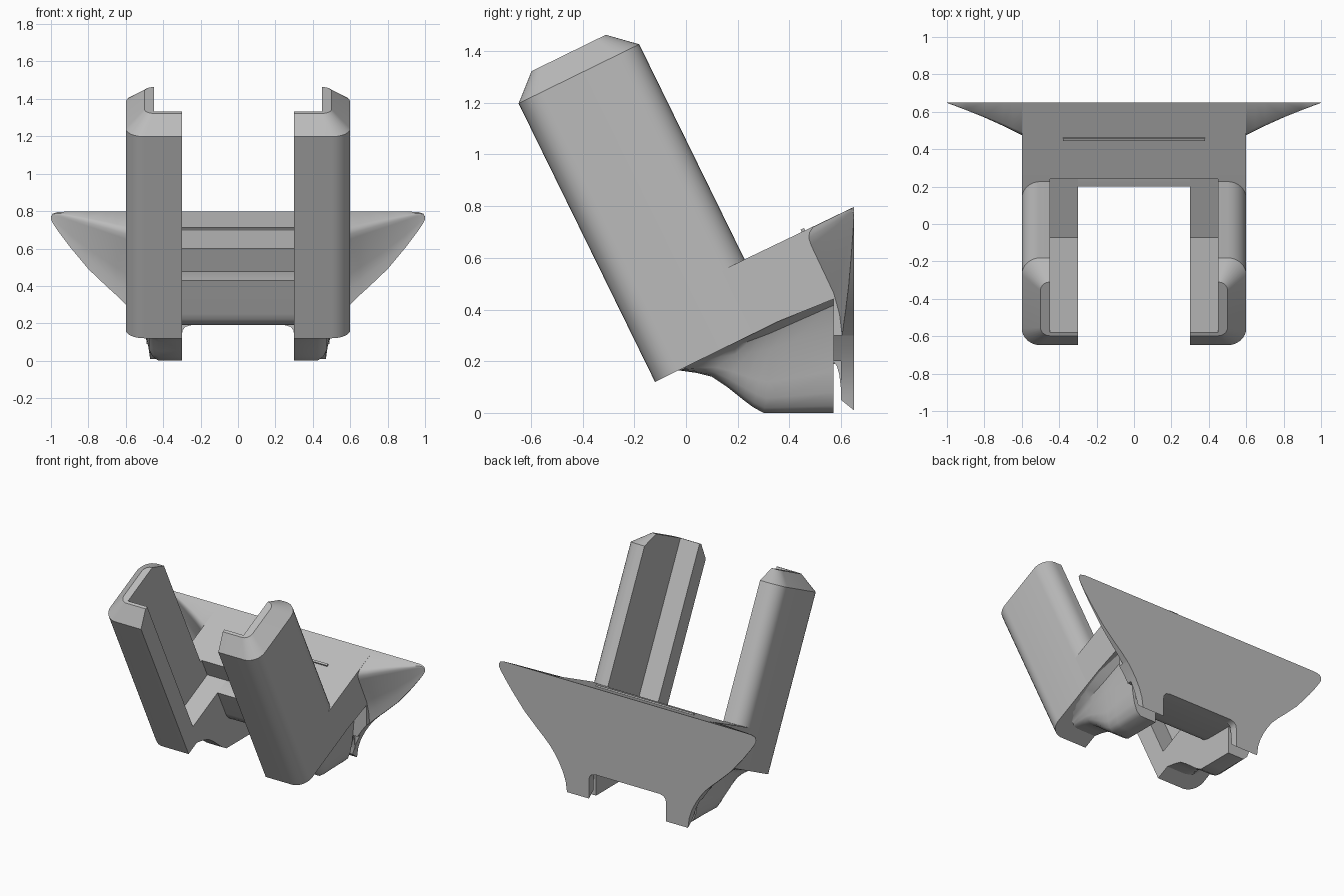
import bpy, bmesh, math

cube = bpy.data.objects.get("Cube")
if cube:
    bpy.data.objects.remove(cube, do_unlink=True)

# One flat grey
GREY = (0.5, 0.5, 0.5, 1.0)
mat = bpy.data.materials.new("plain grey")
mat.use_nodes = True
mat.diffuse_color = GREY
mat.node_tree.nodes["Principled BSDF"].inputs["Base Color"].default_value = GREY

# Tilted frame: u runs back along the shelf, w runs up the columns
TILT = math.radians(26.1)
CU, SU = math.cos(TILT), math.sin(TILT)


def uw(u, w):
    return (-0.12 + u * CU - w * SU, 0.12 + u * SU + w * CU)


def loft(name, rings, mirror=False, angle=35):
    """Skin closed rings of 3D points and cap both ends."""
    bm = bmesh.new()
    vs = [[bm.verts.new(p) for p in r] for r in rings]
    n = len(rings[0])
    for a, b in zip(vs, vs[1:]):
        for i in range(n):
            j = (i + 1) % n
            bm.faces.new((a[i], a[j], b[j], b[i]))
    bm.faces.new(vs[0])
    bm.faces.new(vs[-1])
    bmesh.ops.remove_doubles(bm, verts=bm.verts, dist=1e-5)
    bmesh.ops.recalc_face_normals(bm, faces=bm.faces)
    me = bpy.data.meshes.new(name)
    bm.to_mesh(me)
    bm.free()
    me.materials.append(mat)
    me.shade_smooth()
    me.set_sharp_from_angle(angle=math.radians(angle))
    ob = bpy.data.objects.new(name, me)
    bpy.context.collection.objects.link(ob)
    if mirror:
        ob.modifiers.new("mirror", 'MIRROR').use_mirror_merge = False
    return ob


def prism_x(name, profile, x0, x1, mirror=False):
    """Extrude a (y, z) profile along x."""
    return loft(name, [[(x, y, z) for y, z in profile] for x in (x0, x1)], mirror)


def arc(cx, cy, r, a0, a1, n=8):
    return [(cx + r * math.cos(math.radians(a0 + (a1 - a0) * i / n)),
             cy + r * math.sin(math.radians(a0 + (a1 - a0) * i / n))) for i in range(n + 1)]


# Columns: rounded outside, front lip, chamfered top
def column_section(inset, r):
    lo, hi, out = inset, 0.52 - inset, 0.6 - inset
    return ([(0.3, lo)] + arc(out - r, lo + r, r, -90, 0) + arc(out - r, hi - r, r, 0, 90)
            + [(0.449, hi), (0.449, 0.12), (0.3, 0.12)])


rings = []
for w, inset, r in ((0, 0, 0.1), (1.2, 0, 0.1), (1.29, 0.1, 0.05)):
    rings.append([(x, *uw(u, w)) for x, u in column_section(inset, r)])
loft("column", rings, mirror=True, angle=28)

# Floor of the channel beside each column
prism_x("channel_floor", [uw(0.1, 0), uw(0.54, 0), uw(0.54, 0.135), uw(0.1, 0.135)],
        0.3, 0.46, True)

# Side cheek joining column and shelf
prism_x("side_cheek", [uw(0.42, 0), uw(0.56, 0), uw(0.56, 0.273), uw(0.42, 0.273)],
        0.45, 0.6, True)

# Shelf reaching back to the wall plate
prism_x("shelf", [uw(0.535, 0), uw(0.535, 0.273), (0.65, 0.797), (0.65, 0.44), (0.57, 0.44)],
        -0.6, 0.6)

# Cross member between the columns, with a rounded underside
prism_x("cross_member",
        [uw(0.424, 0.135), (0.29, 0.25), (0.305, 0.222), (0.33, 0.2), (0.37, 0.19),
         (0.61, 0.19), (0.61, 0.5), uw(0.56, 0.135)], -0.3, 0.3)

# Thin ridge on the shelf
prism_x("shelf_ridge", [uw(0.765, 0.27), uw(0.765, 0.281), uw(0.78, 0.281), uw(0.78, 0.27)],
        -0.38, 0.38)

# Wall plate with two tabs and a rounded notch
half = [(0.25, 0.19), (0.28, 0.182), (0.295, 0.165), (0.3, 0.14), (0.3, 0), (0.47, 0),
        (0.48, 0.08), (0.5, 0.14), (0.53, 0.2), (0.565, 0.255), (0.6, 0.3), (0.6, 0.5)]
outline = half + [(-x, z) for x, z in reversed(half)]
loft("wall_plate", [[(x, y, z if z > 0 else low) for x, z in outline]
                    for y, low in ((0.6, 0.05), (0.65, 0.01))])

# Thicker upper part of the plate and the curve where it thins above the slot
thick = [(0.29, 0.2), (0.53, 0.2), (0.565, 0.255), (0.6, 0.3), (0.6, 0.47), (0.29, 0.47)]
loft("plate_thickening", [[(x, y, z) for x, z in thick] for y in (0.57, 0.605)], True)
prism_x("slot_fillet", [(0.57, 0.2), (0.584, 0.18), (0.593, 0.15), (0.6, 0.09), (0.605, 0.2)],
        0.3, 0.49, True)

# Wings tapering outwards from the shelf to the plate tips
rings = []
for x, zl, zt, yf in ((0.6, 0.30, 0.797, 0.475), (0.65, 0.35, 0.797, 0.50),
                      (0.7, 0.395, 0.797, 0.525), (0.8, 0.49, 0.797, 0.57),
                      (0.9, 0.61, 0.797, 0.61), (0.96, 0.69, 0.796, 0.633),
                      (0.99, 0.735, 0.787, 0.644), (1.0, 0.755, 0.77, 0.648)):
    d = 0.65 - yf
    zb = zt - d * 0.49
    h = zb - zl
    rings.append([(x, 0.65, zt), (x, yf + 0.10 * d, zb + 0.05 * d), (x, yf + 0.02 * d, zb - 0.03 * h),
                  (x, yf, zb - 0.08 * h), (x, yf + 0.05 * d, zb - 0.15 * h),
                  (x, yf + 0.55 * d, zb - 0.6 * h), (x, yf + 0.68 * d, zb - 0.8 * h),
                  (x, yf + 0.74 * d, zl), (x, 0.65, zl)])
loft("wing", rings, mirror=True, angle=40)


# Feet under the shelf, flaring into its underside
def under(y):
    return 0.12 + (y + 0.12) * SU / CU


foot_y = (-0.03, 0.04, 0.10, 0.16, 0.22, 0.26, 0.30, 0.38, 0.57)
foot_z = (0.165, 0.155, 0.14, 0.10, 0.052, 0.022, 0.0, 0.0, 0.0)
rings = []
for x, lift, shift in ((0.3, 0, 0), (0.425, 0, 0), (0.455, 0.06, 0.004), (0.475, 0.17, 0.012),
                       (0.49, 0.35, 0.02), (0.505, 0.72, 0.03), (0.53, 0.9, 0.03),
                       (0.595, 1.0, 0.0)):
    ring = []
    for y, z in zip(foot_y, foot_z):
        yy = min(y + shift, 0.57)
        ring.append((x, yy, z + (under(yy) + 0.004 - z) * lift))
    ring += [(x, 0.57, under(0.57) + 0.02), (x, 0.0, under(0.0) + 0.02)]
    rings.append(ring)
loft("foot", rings, mirror=True, angle=40)
